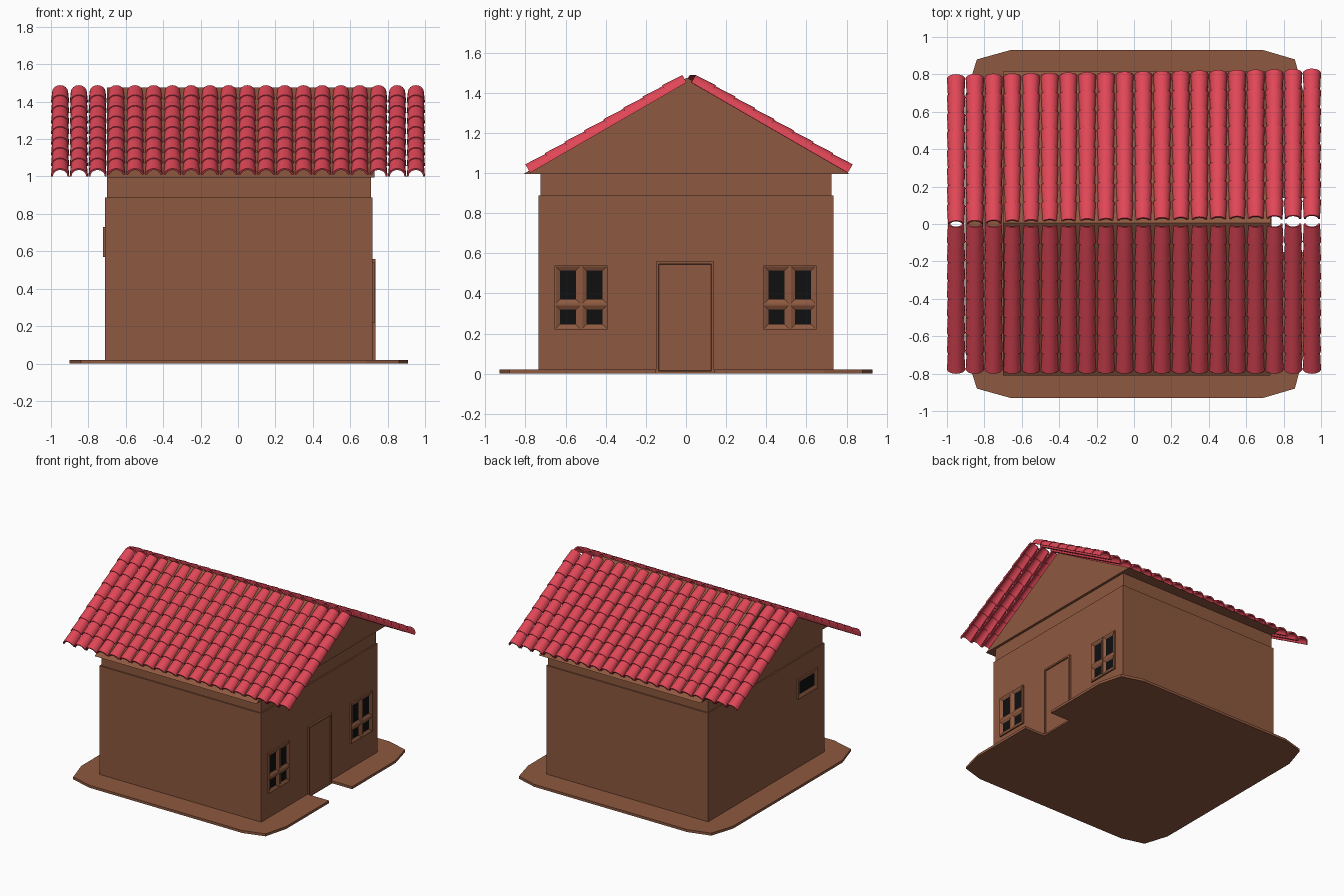
import bpy, bmesh, math

if "Cube" in bpy.data.objects:
    bpy.data.objects.remove(bpy.data.objects["Cube"])


def material(name, rgb):
    m = bpy.data.materials.new(name)
    m.diffuse_color = (*rgb, 1)
    m.use_nodes = True
    m.node_tree.nodes["Principled BSDF"].inputs["Base Color"].default_value = m.diffuse_color
    return m


BROWN = material("brown clay", (0.27, 0.098, 0.05))
RED = material("red tile", (0.75, 0.062, 0.095))
BLACK = material("black glass", (0.005, 0.005, 0.005))


def finish(bm, name, mats, smooth=False):
    bmesh.ops.recalc_face_normals(bm, faces=bm.faces)
    me = bpy.data.meshes.new(name)
    bm.to_mesh(me)
    bm.free()
    for m in mats:
        me.materials.append(m)
    if smooth:
        me.shade_smooth()
        me.set_sharp_from_angle(angle=math.radians(40))
    ob = bpy.data.objects.new(name, me)
    bpy.context.collection.objects.link(ob)
    return ob


def prism(name, outline, vec):
    """Extrude a closed outline of 3D points along vec."""
    bm = bmesh.new()
    f = bm.faces.new([bm.verts.new(p) for p in outline])
    new = bmesh.ops.extrude_face_region(bm, geom=[f])["geom"]
    bmesh.ops.translate(bm, vec=vec, verts=[v for v in new if isinstance(v, bmesh.types.BMVert)])
    return finish(bm, name, [BROWN])


def box(name, x0, x1, y0, y1, z0, z1):
    return prism(name, [(x0, y0, z0), (x1, y0, z0), (x1, y1, z0), (x0, y1, z0)], (0, 0, z1 - z0))


# ground slab: clipped corners with a notch in front of the door
slab = [(-0.66, -0.93), (0.69, -0.93), (0.86, -0.88), (0.91, -0.69), (0.91, -0.15), (0.72, -0.15),
        (0.72, 0.14), (0.91, 0.14), (0.91, 0.69), (0.86, 0.88), (0.69, 0.93), (-0.66, 0.93),
        (-0.84, 0.88), (-0.90, 0.69), (-0.90, -0.69), (-0.84, -0.88)]
prism("ground_slab", [(x, y, 0) for x, y in slab], (0, 0, 0.02))

# walls and gable
box("lower_walls", -0.71, 0.72, -0.735, 0.735, 0.01, 0.887)
box("upper_walls", -0.70, 0.71, -0.725, 0.725, 0.887, 1.0)
prism("gable_roof", [(-0.70, -0.81, 0.995), (-0.70, 0.815, 0.995), (-0.70, 0.005, 1.475)], (1.43, 0, 0))


# framed pane: raised rim, sloping inwards to a flat centre
def framed(name, wall, out, y0, y1, z0, z1, rim, width, centre):
    bm = bmesh.new()
    steps = [(0, -0.004), (0, 0.012), (rim, 0.012), (width, 0.002)]
    rings = []
    for inset, depth in steps:
        a, b, c, d = y0 + inset, y1 - inset, z0 + inset, z1 - inset
        rings.append([bm.verts.new((wall + out * depth, y, z))
                      for y, z in ((a, c), (b, c), (b, d), (a, d))])
    for r, s in zip(rings, rings[1:]):
        for i in range(4):
            j = (i + 1) % 4
            bm.faces.new((r[i], r[j], s[j], s[i]))
    bm.faces.new(rings[0])
    bm.faces.new(rings[-1]).material_index = 1
    return finish(bm, name, [BROWN, centre])


# right-side windows: four panes each
for side, y0 in (("front", -0.655), ("back", 0.385)):
    for i in range(2):
        for row, (z0, z1) in (("lower", (0.22, 0.345)), ("upper", (0.345, 0.54))):
            a = y0 + i * 0.133
            framed(f"{side}_window_{row}_{i}", 0.72, 1, a, a + 0.132, z0, z1, 0.006, 0.026, BLACK)

# small window on the left side
framed("left_window", -0.71, -1, -0.635, -0.387, 0.57, 0.73, 0.008, 0.03, BLACK)

# door with a thin frame
framed("door", 0.722, 1, -0.15, 0.14, 0.0, 0.56, 0.013, 0.015, BROWN)


# roof tiles: overlapping hollow half pipes in columns
COLS, ROWS, SEG = 20, 8, 8
LENGTH = 0.9
CA, SA = math.cos(math.radians(30)), math.sin(math.radians(30))


def add_tile(bm, x, side, shift, s0, s1):
    rings = []
    for s, r in ((s1, 0.049), (s0, 0.043), (s0, 0.033), (s1, 0.039)):
        ring = []
        for k in range(SEG + 1):
            t = math.pi * k / SEG
            h = r * math.sin(t)
            y = 0.003 - s * CA - h * SA
            z = 1.451 - s * SA + h * CA
            ring.append(bm.verts.new((x + r * math.cos(t), -side * y + shift, z)))
        rings.append(ring)
    for i in range(4):
        a, b = rings[i], rings[(i + 1) % 4]
        for k in range(SEG):
            bm.faces.new((a[k], a[k + 1], b[k + 1], b[k]))
    for k in (0, SEG):
        bm.faces.new([r[k] for r in rings])


for name, side in (("front_roof_tiles", -1), ("back_roof_tiles", 1)):
    bm = bmesh.new()
    pitch = LENGTH / ROWS
    for c in range(COLS):
        u = c / (COLS - 1)
        # the back slope drifts slightly away from the ridge
        shift = 0.03 * u if side > 0 else 0
        for row in range(ROWS):
            s1 = (row + 1) * pitch
            s0 = max(0, row * pitch - 0.012)
            add_tile(bm, -0.951 + 1.902 * u, side, shift, s0, s1)
    finish(bm, name, [RED], smooth=True)
